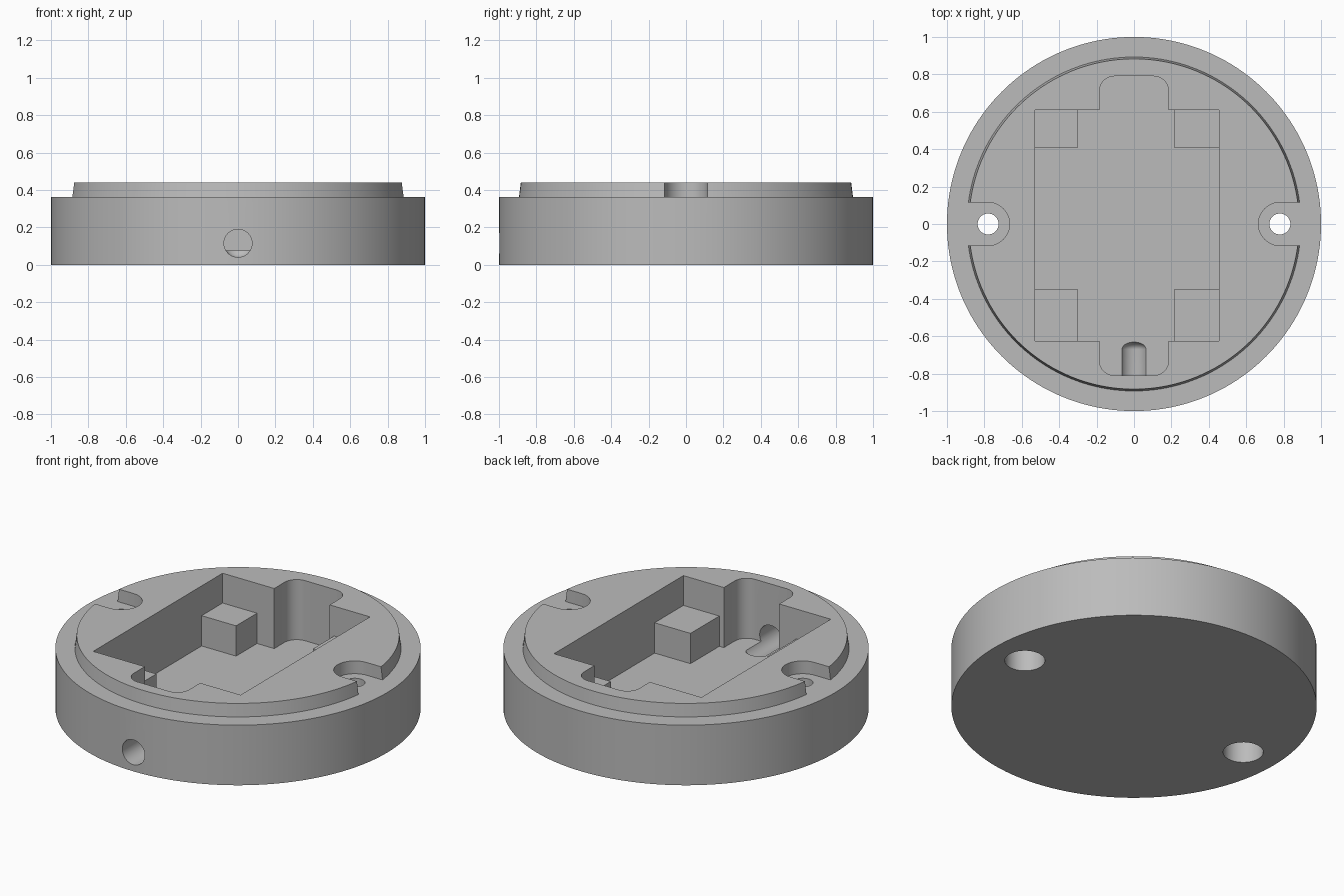
import bpy, bmesh, math

if "Cube" in bpy.data.objects:
    bpy.data.objects.remove(bpy.data.objects["Cube"])

SEG = 160
RIM_Z, TOP_Z, FLOOR_Z, BLOCK_Z = 0.363, 0.44, 0.077, 0.26

grey = bpy.data.materials.new("mid grey")
grey.diffuse_color = (0.5, 0.5, 0.5, 1)
grey.use_nodes = True
grey.node_tree.nodes["Principled BSDF"].inputs["Base Color"].default_value = grey.diffuse_color


def finish(name, bm):
    bmesh.ops.recalc_face_normals(bm, faces=bm.faces)
    mesh = bpy.data.meshes.new(name)
    bm.to_mesh(mesh)
    bm.free()
    obj = bpy.data.objects.new(name, mesh)
    bpy.context.collection.objects.link(obj)
    mesh.materials.append(grey)
    return obj


def prism(name, outline, z0, z1):
    """Extrude a flat outline from z0 up to z1."""
    bm = bmesh.new()
    face = bm.faces.new([bm.verts.new((x, y, z0)) for x, y in outline])
    new = bmesh.ops.extrude_face_region(bm, geom=[face])["geom"]
    for v in new:
        if isinstance(v, bmesh.types.BMVert):
            v.co.z = z1
    return finish(name, bm)


def arc(cx, cy, r, start, end, n=12):
    return [(cx + r * math.cos(math.radians(start + (end - start) * i / n)),
             cy + r * math.sin(math.radians(start + (end - start) * i / n)))
            for i in range(n + 1)]


def rect(x0, x1, y0, y1, r=0):
    if not r:
        return [(x0, y0), (x1, y0), (x1, y1), (x0, y1)]
    return (arc(x1 - r, y1 - r, r, 0, 90) + arc(x0 + r, y1 - r, r, 90, 180) +
            arc(x0 + r, y0 + r, r, 180, 270) + arc(x1 - r, y0 + r, r, 270, 360))


def circle(cx, cy, r, n=48):
    return arc(cx, cy, r, 0, 360, n)[:-1]


def cut(target, cutter):
    mod = target.modifiers.new("cut", 'BOOLEAN')
    mod.operation, mod.solver, mod.object = 'DIFFERENCE', 'EXACT', cutter
    bpy.context.view_layer.objects.active = target
    bpy.ops.object.modifier_apply(modifier=mod.name)
    bpy.data.objects.remove(cutter)


# Round base with a slightly tapered raised lip, stacked from rings
bm = bmesh.new()
rings = [[bm.verts.new((x, y, z)) for x, y in circle(0, 0, r, SEG)]
         for r, z in [(1, 0), (1, RIM_Z), (0.893, RIM_Z), (0.883, TOP_Z)]]
for a, b in zip(rings, rings[1:]):
    for i in range(SEG):
        j = (i + 1) % SEG
        bm.faces.new((a[i], a[j], b[j], b[i]))
bm.faces.new(rings[0])
bm.faces.new(rings[-1])
base = finish("round_base", bm)

# Main pocket: full width above the corner blocks, cross-shaped below them
X0, X1, Y0, Y1 = -0.53, 0.455, -0.625, 0.61
cut(base, prism("pocket_upper", rect(X0, X1, Y0, Y1), BLOCK_Z, 0.6))
cross = [(-0.30, Y0), (0.215, Y0), (0.215, -0.35), (X1, -0.35), (X1, 0.41), (0.215, 0.41),
         (0.215, Y1), (-0.30, Y1), (-0.30, 0.41), (X0, 0.41), (X0, -0.35), (-0.30, -0.35)]
cut(base, prism("pocket_lower", cross, FLOOR_Z, 0.6))

# Rounded bays at the front and back of the pocket
cut(base, prism("end_bays", rect(-0.185, 0.185, -0.81, 0.79, 0.08), FLOOR_Z, 0.6))

# Side notches, screw holes and wider bores from below
for s in (-1, 1):
    notch = [(s * x, y) for x, y in
             [(1.1, 0.115)] + arc(0.78, 0, 0.115, 90, 270, 24) + [(1.1, -0.115)]]
    cut(base, prism("side_notch", notch, RIM_Z, 0.6))
    cut(base, prism("screw_hole", circle(s * 0.78, 0, 0.056), -0.1, 0.5))
    cut(base, prism("screw_bore", circle(s * 0.78, 0, 0.11), -0.1, 0.2))

# Cable hole through the front wall, with a rounded inner end
bm = bmesh.new()
path = [(-1.1, 0.075)] + [(-0.67 + 0.045 * math.sin(math.radians(t)),
                          0.075 * math.cos(math.radians(t))) for t in range(0, 81, 10)]
rings = [[bm.verts.new((x, y, 0.115 + z)) for x, z in circle(0, 0, r, 40)] for y, r in path]
for a, b in zip(rings, rings[1:]):
    for i in range(40):
        j = (i + 1) % 40
        bm.faces.new((a[i], a[j], b[j], b[i]))
bm.faces.new(rings[0])
bm.faces.new(rings[-1])
cut(base, finish("cable_hole", bm))

# Smooth curved walls, keep hard edges
bpy.ops.object.select_all(action='DESELECT')
base.select_set(True)
bpy.context.view_layer.objects.active = base
bpy.ops.object.shade_smooth_by_angle(angle=math.radians(30))
